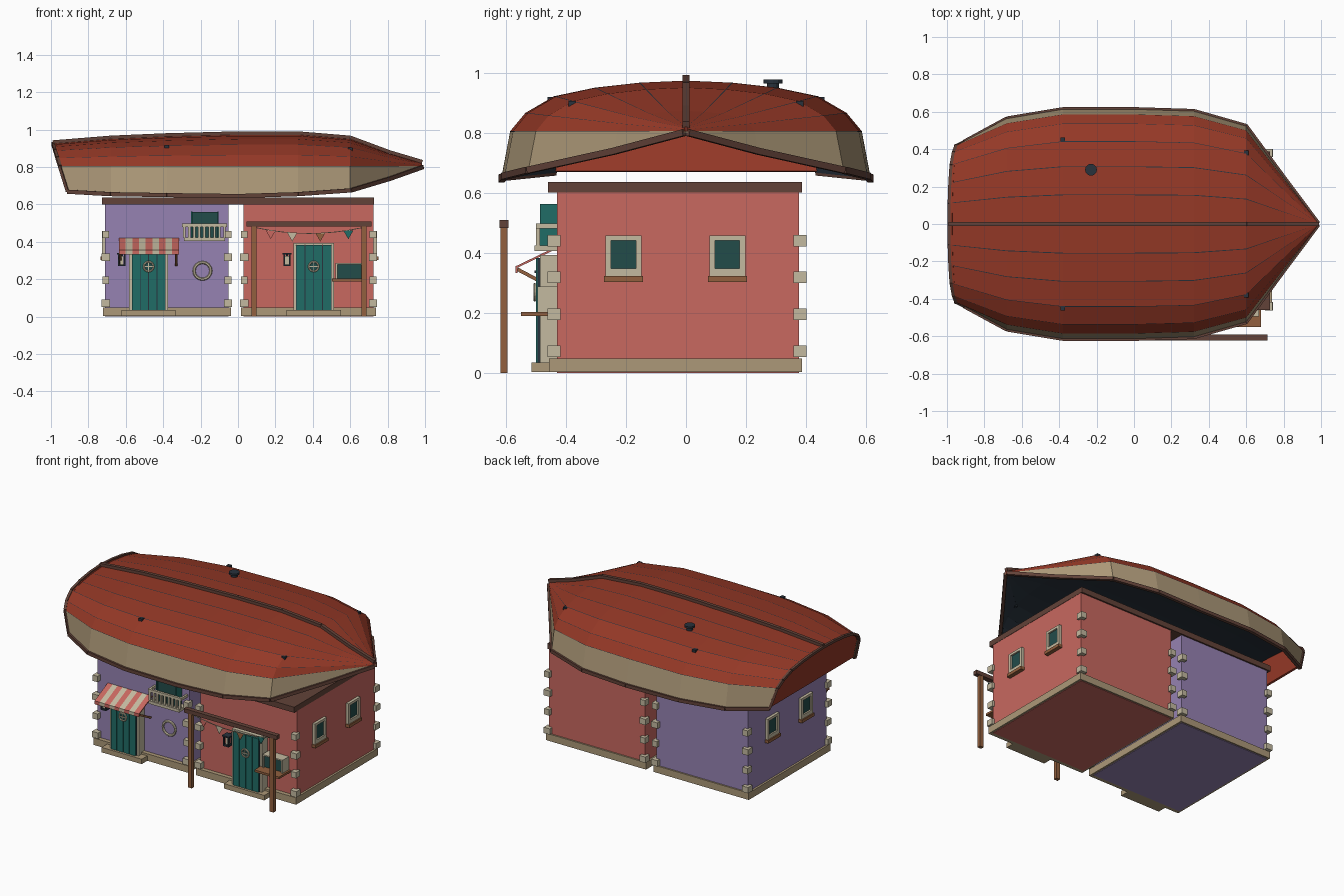
import bpy, bmesh, math
from mathutils import Matrix, Vector

cube = bpy.data.objects.get("Cube")
if cube:
    bpy.data.objects.remove(cube)


def material(name, r, g, b):
    lin = [(c / 255 / 12.92) if c < 11 else ((c / 255 + .055) / 1.055) ** 2.4 for c in (r, g, b)]
    m = bpy.data.materials.new(name)
    m.use_nodes = True
    m.diffuse_color = (*lin, 1)
    m.node_tree.nodes["Principled BSDF"].inputs["Base Color"].default_value = (*lin, 1)
    return m


PURPLE = material("purple plaster", 150, 130, 178)
CORAL = material("coral plaster", 200, 104, 96)
RED = material("red hull paint", 148, 56, 38)
CREAM = material("cream stone", 196, 186, 160)
TAN = material("tan boards", 172, 152, 120)
TEAL = material("teal paint", 32, 108, 102)
GLASS = material("dark glass", 34, 76, 74)
SLATE = material("dark slate", 40, 50, 60)
WOOD = material("brown wood", 146, 96, 62)
DARK = material("dark brown wood", 98, 66, 56)


def finish(name, bm, *mats):
    me = bpy.data.meshes.new(name)
    bm.to_mesh(me)
    bm.free()
    for m in mats:
        me.materials.append(m)
    ob = bpy.data.objects.new(name, me)
    bpy.context.collection.objects.link(ob)
    return ob


def box(x0, x1, y0, y1, z0, z1):
    mid = Vector((x0 + x1, y0 + y1, z0 + z1)) / 2
    return Matrix.Translation(mid) @ Matrix.Diagonal((x1 - x0, y1 - y0, z1 - z0, 1))


def bar(a, b, w, h):
    a, b = Vector(a), Vector(b)
    rot = (b - a).to_track_quat('X', 'Z').to_matrix().to_4x4()
    return Matrix.Translation((a + b) / 2) @ rot @ Matrix.Diagonal(((b - a).length, w, h, 1))


def part(name, mat, items):
    bm = bmesh.new()
    for m in items:
        bmesh.ops.create_cube(bm, size=1, matrix=m)
    return finish(name, bm, mat)


def disc(name, mat, pos, r, depth, sides=12, facing=0, r2=None):
    bm = bmesh.new()
    m = Matrix.Translation(pos) @ Matrix.Rotation(math.radians(facing), 4, 'X')
    bmesh.ops.create_cone(bm, cap_ends=True, segments=sides, radius1=r, radius2=r2 or r, depth=depth, matrix=m)
    return finish(name, bm, mat)


def ring(name, mat, pos, r, thick):
    bpy.ops.mesh.primitive_torus_add(location=pos, rotation=(math.pi / 2, 0, 0), major_radius=r,
                                     minor_radius=thick, major_segments=16, minor_segments=6)
    ob = bpy.context.object
    ob.name = name
    ob.data.materials.append(mat)


# Upturned hull: stations are (x, half width, keel height, rail height)
SPLIT = .805
STATIONS = [(-.955, .44, .925, .668), (-.68, .565, .95, .655), (-.38, .615, .963, .65),
            (0, .615, .973, .645), (.32, .605, .973, .655), (.6, .525, .95, .675),
            (.81, .24, .872, .738), (.985, .006, .82, .8)]
STRAKES = [(0, 1), (.25, .96), (.495, .86), (.715, .69), (.87, .36), (.952, 0), (1, -1)]
half, seams = [STRAKES[0]], []
for i in range(1, len(STRAKES)):
    a = STRAKES[i]
    half.append(a)
    if i < len(STRAKES) - 1:
        b = STRAKES[i + 1]
        seams.append(len(half) - 1)
        k = .03 if i < 5 else .015
        half.append((a[0] + (b[0] - a[0]) * k, a[1] + (b[1] - a[1]) * k))


def section(st):
    x, w, keel, rail = st
    pts = []
    for fy, fz in half:
        z = SPLIT + fz * ((keel - SPLIT) if fz > 0 else (SPLIT - rail))
        px = x if st is not STATIONS[0] else -.91 - .08 * (z - rail) / (keel - rail)
        pts.append(Vector((px, fy * w, z)))
    return [Vector((p.x, -p.y, p.z)) for p in pts[:0:-1]] + pts


rows = [section(s) for s in STATIONS]
n = len(half) - 1
bm = bmesh.new()
grid = [[bm.verts.new(p) for p in row] for row in rows]
for r0, r1 in zip(grid, grid[1:]):
    for j in range(2 * n):
        f = bm.faces.new((r0[j], r1[j], r1[j + 1], r0[j + 1]))
        k = j - n if j >= n else n - 1 - j
        f.material_index = 2 if k in seams else (1 if k == n - 1 else 0)
hull = finish("hull_roof", bm, RED, TAN, SLATE, SLATE, SLATE, SLATE)
mod = hull.modifiers.new("thickness", 'SOLIDIFY')
mod.thickness, mod.offset, mod.material_offset = .012, -1, 3

# Transom, keel and rails
bm = bmesh.new()
bm.faces.new([bm.verts.new(p + Vector((.006, 0, 0))) for p in rows[0]])
transom = finish("transom", bm, RED)
transom.modifiers.new("thickness", 'SOLIDIFY').thickness = .012
part("transom_trim", DARK, [bar(a, b, .016, .016) for a, b in zip(rows[0], rows[0][1:])])
spine = [r[n] + Vector((0, 0, .006)) for r in rows]
part("keel", DARK, [bar(a, b, .022, .024) for a, b in zip(spine, spine[1:])])
for name, j in (("right_rail", 0), ("left_rail", -1)):
    part(name, DARK, [bar(a[j], b[j], .02, .022) for a, b in zip(rows, rows[1:])])

# Roof fittings
disc("chimney_pipe", SLATE, (-.23, .29, .95), .02, .04)
disc("chimney_cap", SLATE, (-.23, .29, .97), .032, .012)
for s in (-1, 1):
    for x, y, z in ((-.38, .45, .906), (.6, .38, .893)):
        part("roof_cleat", SLATE, [box(x - .012, x + .012, s * y - .012, s * y + .012, z - .01, z + .012)])

# Two houses with plinths, corner stones and a shared top beam
for side, mat, x0, x1 in (("purple", PURPLE, -.71, -.05), ("coral", CORAL, .03, .725)):
    part(side + "_house", mat, [box(x0, x1, -.43, .377, 0, .61)])
    part(side + "_plinth", TAN, [box(x0 - .013, x1 + .013, -.457, .387, .003, .048)])
    stones = []
    for i, z in enumerate((.072, .195, .318, .44)):
        e = .018 if i % 2 else .022
        for cx, d in ((x0, 1), (x1, -1)):
            for cy in (-.44, .38):
                c = cx + d * .003
                stones.append(box(c - e, c + e, cy - .022, cy + .022, z - .019, z + .019))
    part(side + "_corner_stones", CREAM, stones)
part("top_beam", DARK, [box(-.727, .727, -.46, .387, .6, .636)])

# Side windows
for x, s in ((-.71, -1), (.725, 1)):
    def out(y0, y1, z0, z1, d):
        return box(min(x, x + s * d), max(x, x + s * d), y0, y1, z0, z1)
    for y in (-.208, .138):
        part("side_window_glass", GLASS, [out(y - .042, y + .042, .34, .442, .008)])
        part("side_window_frame", CREAM, [out(y - .06, y - .041, .323, .457, .018), out(y + .041, y + .06, .323, .457, .018),
                                          out(y - .06, y + .06, .441, .457, .018), out(y - .06, y + .06, .323, .347, .018)])
        part("side_window_sill", WOOD, [out(y - .065, y + .065, .303, .323, .026)])

# Front doors with porthole, frame and step
for x, top, hw in ((-.478, .335, .09), (.405, .383, .094)):
    w = hw / 2
    part("door_planks", TEAL, [box(x - hw + i * w + .002, x - hw + (i + 1) * w - .002, -.5, -.43, .035, top) for i in range(4)])
    part("door_backing", SLATE, [box(x - hw, x + hw, -.494, -.43, .035, top - .002)])
    part("door_frame", CREAM, [box(x - hw - .014, x - hw, -.487, -.43, .035, top + .01),
                               box(x + hw, x + hw + .014, -.487, -.43, .035, top + .01),
                               box(x - hw, x + hw, -.487, -.43, top, top + .01)])
    part("door_step", TAN, [box(x - .145, x + .145, -.515, -.43, .003, .035)])
    disc("porthole_glass", GLASS, (x, -.501, .268), .026, .006, facing=90)
    ring("porthole_ring", CREAM, (x, -.504, .268), .026, .005)
    part("porthole_bars", CREAM, [box(x - .024, x + .024, -.508, -.502, .2655, .2705),
                                  box(x - .0025, x + .0025, -.508, -.502, .244, .292)])

# Wall lanterns
for x in (-.622, .262):
    part("lantern_frame", SLATE, [box(x - .025, x + .025, -.505, -.455, .332, .34), box(x - .02, x + .02, -.5, -.46, .27, .28),
                                  box(x - .006, x + .006, -.46, -.43, .325, .335)]
         + [box(x + i - .004, x + i + .004, y - .004, y + .004, .28, .332) for i in (-.016, .016) for y in (-.495, -.465)])
    part("lantern_light", CREAM, [box(x - .01, x + .01, -.49, -.47, .28, .325)])

# Striped awning over the purple door
x0, w = -.636, .32 / 9
for name, mat, first in (("awning_coral_stripes", CORAL, 0), ("awning_cream_stripes", CREAM, 1)):
    items = []
    for i in range(first, 9, 2):
        x = x0 + (i + .5) * w
        items += [bar((x, -.43, .417), (x, -.565, .352), w, .007), box(x - w / 2, x + w / 2, -.568, -.562, .333, .355)]
    part(name, mat, items)
part("awning_arms", WOOD, [bar((x, -.43, .275), (x, -.562, .345), .012, .012) for x in (-.63, -.33)])

# Balcony, its window and a life ring
part("balcony_rail", CREAM, [box(-.3, -.06, -.5, -.485, .48, .497), box(-.29, -.07, -.505, -.43, .405, .424),
                             box(-.3, -.287, -.5, -.43, .48, .497), box(-.073, -.06, -.5, -.43, .48, .497)]
     + [box(x - .006, x + .006, -.499, -.487, .424, .48) for x in [-.288 + i * .027 for i in range(9)]])
part("balcony_window", GLASS, [box(-.246, -.107, -.475, -.43, .424, .56)])
part("balcony_window_shutters", TEAL, [box(-.25, -.243, -.486, -.43, .424, .562), box(-.11, -.103, -.486, -.43, .424, .562)])
ring("life_ring", CREAM, (-.19, -.437, .245), .045, .008)

# Serving hatch beside the coral door
part("hatch_window", GLASS, [box(.53, .66, -.485, -.43, .205, .28)])
part("hatch_frame", CREAM, [box(.522, .532, -.495, -.43, .2, .288), box(.658, .668, -.495, -.43, .2, .288),
                            box(.522, .668, -.495, -.43, .28, .288)])
part("hatch_shelf", WOOD, [box(.503, .68, -.55, -.43, .189, .203)])

# Timber porch with bunting
part("porch_posts", WOOD, [box(x - .014, x + .014, -.618, -.594, 0, .485) for x in (.085, .674)])
part("porch_beam", DARK, [box(.045, .715, -.622, -.592, .482, .508)])
rope = [(.1 + .56 * i / 8, -.606, .475 - .12 * (i / 8) * (1 - i / 8)) for i in range(9)]
part("bunting_rope", CREAM, [bar(a, b, .004, .004) for a, b in zip(rope, rope[1:])])
for x, mat, z in ((.175, CORAL, .445), (.29, CREAM, .432), (.44, WOOD, .432), (.59, TEAL, .445)):
    disc("bunting_flag", mat, (x, -.606, z), .03, .004, sides=3, facing=-90)
